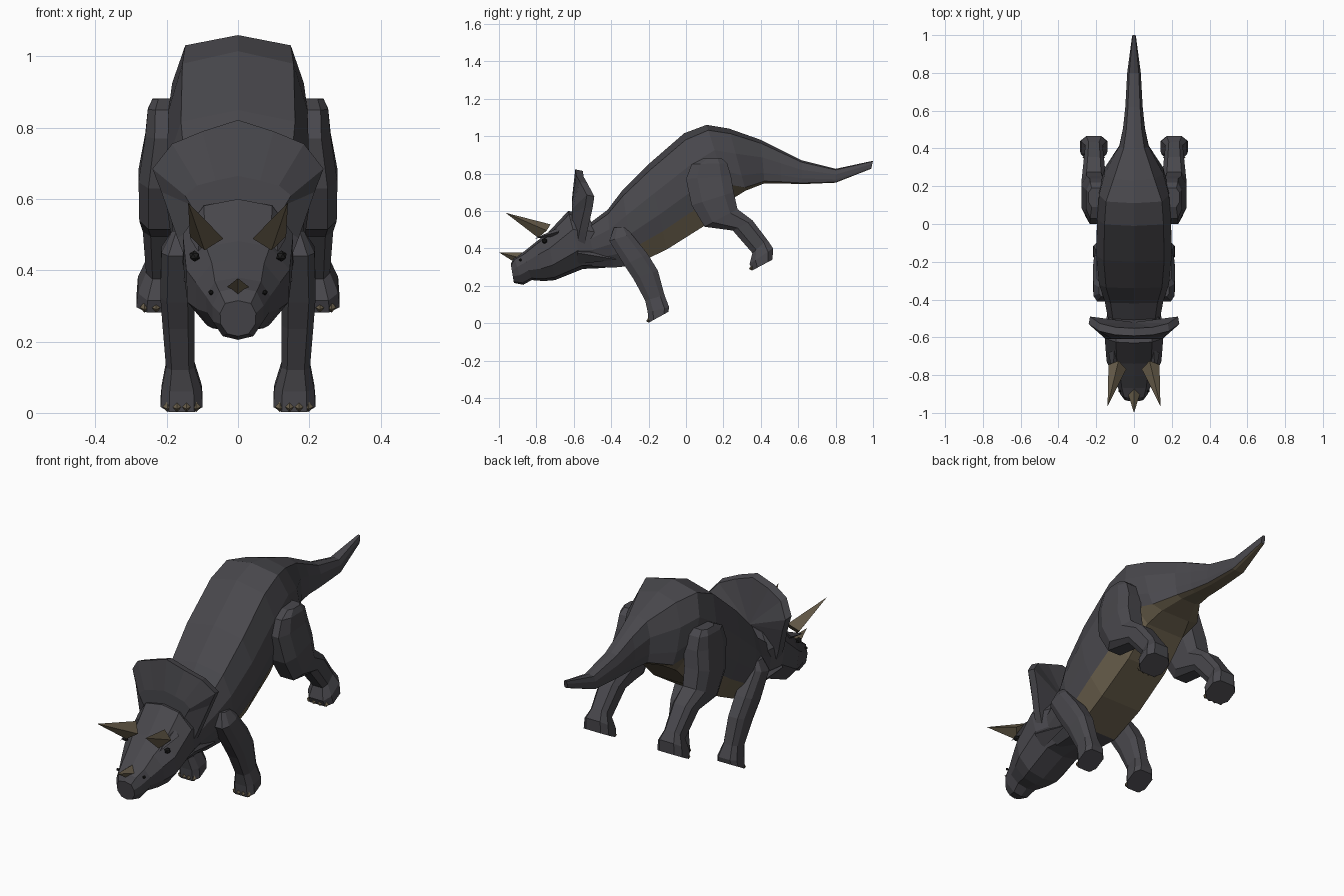
import bpy, bmesh
from mathutils import Vector


def material(name, rgb):
    m = bpy.data.materials.new(name)
    m.diffuse_color = (*rgb, 1)
    return m


GREY = material("slate_hide", (0.066, 0.064, 0.073))
TAN = material("horn_tan", (0.135, 0.108, 0.068))
BLACK = material("eye_black", (0.012, 0.012, 0.012))


def finish(bm, name, mats, mirror=False):
    bmesh.ops.recalc_face_normals(bm, faces=bm.faces[:])
    me = bpy.data.meshes.new(name)
    bm.to_mesh(me)
    bm.free()
    for m in mats:
        me.materials.append(m)
    ob = bpy.data.objects.new(name, me)
    bpy.context.collection.objects.link(ob)
    if mirror:
        ob.modifiers.new("mirror", 'MIRROR').use_mirror_merge = False
    return ob


def loft(name, sections, profile, mirror=False, rule=None):
    """Sections: (ya, za, yb, zb, x_centre, half_width). Profile(i): list of (across, along a-b)."""
    bm = bmesh.new()
    rings = []
    for i, (ya, za, yb, zb, xc, hw) in enumerate(sections):
        rings.append([bm.verts.new((xc + u * hw, ya + (yb - ya) * t, za + (zb - za) * t))
                      for u, t in profile(i)])
    n = len(rings[0])
    for i in range(len(rings) - 1):
        for j in range(n):
            k = (j + 1) % n
            f = bm.faces.new((rings[i][j], rings[i][k], rings[i + 1][k], rings[i + 1][j]))
            if rule and rule(i, j):
                f.material_index = 1
    bm.faces.new(rings[0])
    bm.faces.new(rings[-1])
    return finish(bm, name, [GREY, TAN], mirror)


def symmetric(half):
    """Close a right-hand half profile by reflecting it."""
    return half + [(-u, t) for u, t in reversed(half) if u > 0]


def spike(bm, base, tip, side, up):
    """Four-sided spike: base centre, tip, half width along x, half height vector."""
    b, u, s = Vector(base), Vector(up), Vector(side)
    ring = [bm.verts.new(p) for p in (b + u, b + s, b - u, b - s)]
    t = bm.verts.new(tip)
    for k in range(4):
        bm.faces.new((ring[k], ring[(k + 1) % 4], t))
    bm.faces.new(ring)


# Body and tail, with a tan underside that flattens out towards the tail
trunk = [(0, 0), (0.8, 0.07), (1, 0.33), (1, 0.58), (0.88, 0.77), (0.6, 0.98)]
tail = [(0, 0), (0.7, 0.08), (1, 0.4), (1, 0.75), (0.93, 0.94), (0.55, 0.99)]
body = [
    (-0.56, 0.50, -0.50, 0.30, 0, 0.13),
    (-0.42, 0.605, -0.39, 0.29, 0, 0.155),
    (-0.34, 0.71, -0.28, 0.30, 0, 0.185),
    (-0.20, 0.85, -0.10, 0.385, 0, 0.20),
    (-0.01, 1.015, 0.10, 0.51, 0, 0.195),
    (0.11, 1.06, 0.24, 0.65, 0, 0.185),
    (0.23, 1.04, 0.32, 0.705, 0, 0.155),
    (0.40, 0.98, 0.42, 0.745, 0, 0.078),
    (0.50, 0.93, 0.51, 0.745, 0, 0.058),
    (0.62, 0.87, 0.62, 0.742, 0, 0.046),
    (0.80, 0.825, 0.80, 0.75, 0, 0.036),
    (1.00, 0.868, 0.99, 0.825, 0, 0.01),
]
loft("body", body, lambda i: symmetric(trunk if i < 6 else tail),
     rule=lambda i, j: i >= 2 and j in (4, 5, 6))

# Head, from neck to beak
skull = [(0, 0), (0.62, 0.06), (1, 0.32), (0.98, 0.68), (0.6, 0.94), (0, 1)]
muzzle = [(0, 0), (0.72, 0.08), (1, 0.35), (0.98, 0.65), (0.6, 0.93), (0, 1)]
head = [
    (-0.52, 0.58, -0.43, 0.295, 0, 0.13),
    (-0.63, 0.60, -0.55, 0.29, 0, 0.155),
    (-0.74, 0.482, -0.70, 0.23, 0, 0.145),
    (-0.805, 0.432, -0.76, 0.225, 0, 0.118),
    (-0.87, 0.38, -0.825, 0.23, 0, 0.09),
    (-0.92, 0.352, -0.87, 0.205, 0, 0.072),
    (-0.937, 0.315, -0.92, 0.215, 0, 0.05),
]
loft("head", head, lambda i: symmetric(skull if i < 4 else muzzle))

# Neck frill: rim with thickness, fanned to a front and a back centre
rim = [(0, -0.592, 0.822), (0.10, -0.587, 0.79), (0.185, -0.567, 0.755),
       (0.24, -0.53, 0.685), (0.215, -0.54, 0.62), (0.17, -0.57, 0.49),
       (0.135, -0.585, 0.40)]
rim += [(-x, y, z) for x, y, z in reversed(rim[1:])]
bm = bmesh.new()
front = [bm.verts.new(p) for p in rim]
back = [bm.verts.new((x * 0.97, y + 0.04, z - 0.008)) for x, y, z in rim]
mid_f = [bm.verts.new((x * 0.62, -0.61, 0.56 + (z - 0.56) * 0.4)) for x, y, z in rim]
cb = bm.verts.new((0, -0.52, 0.58))
for k in range(len(rim)):
    m = (k + 1) % len(rim)
    bm.faces.new((front[k], front[m], mid_f[m], mid_f[k]))
    bm.faces.new((front[k], front[m], back[m], back[k]))
    bm.faces.new((back[k], back[m], cb))
bm.faces.new(mid_f)
finish(bm, "neck_frill", [GREY])

# Cheek flare behind the jaw
bm = bmesh.new()
spike(bm, (0.10, -0.58, 0.375), (0.13, -0.37, 0.34), (0.055, 0, 0), (0, 0, 0.06))
finish(bm, "cheek_flare", [GREY], True)

# Legs
leg_ring = [(-0.6, 0), (0.6, 0), (1, 0.25), (1, 0.78), (0.6, 1), (-0.6, 1),
            (-1, 0.78), (-1, 0.25)]
front_leg = [
    (-0.385, 0.51, -0.32, 0.51, 0.155, 0.03),
    (-0.41, 0.44, -0.29, 0.475, 0.167, 0.048),
    (-0.33, 0.31, -0.205, 0.37, 0.17, 0.048),
    (-0.28, 0.235, -0.15, 0.28, 0.167, 0.045),
    (-0.218, 0.12, -0.115, 0.15, 0.162, 0.04),
    (-0.205, 0.06, -0.09, 0.085, 0.158, 0.056),
    (-0.20, 0.002, -0.095, 0.06, 0.158, 0.059),
]
loft("front_leg", front_leg, lambda i: leg_ring, True)
hind_leg = [
    (0.09, 0.88, 0.19, 0.882, 0.20, 0.04),
    (0.03, 0.85, 0.22, 0.855, 0.20, 0.053),
    (0.00, 0.77, 0.24, 0.79, 0.195, 0.065),
    (0.03, 0.63, 0.255, 0.70, 0.21, 0.069),
    (0.10, 0.515, 0.275, 0.61, 0.213, 0.064),
    (0.25, 0.495, 0.355, 0.55, 0.212, 0.055),
    (0.355, 0.375, 0.435, 0.445, 0.212, 0.046),
    (0.34, 0.315, 0.465, 0.40, 0.213, 0.068),
    (0.355, 0.282, 0.463, 0.34, 0.213, 0.072),
]
loft("hind_leg", hind_leg, lambda i: leg_ring, True)

# Toe claws along the front edge of each foot
for name, xc, y, z, gap in (("front_claws", 0.158, -0.199, 0.017, 0.027),
                            ("hind_claws", 0.213, 0.351, 0.296, 0.033)):
    bm = bmesh.new()
    for k in (-1.5, -0.5, 0.5, 1.5):
        dy = 0.006 * abs(k)
        spike(bm, (xc + k * gap, y + dy - 0.004, z), (xc + k * gap, y + dy - 0.017, z - 0.006),
              (0.013, 0, 0), (0, 0, 0.015))
    finish(bm, name, [TAN], True)

# Horns
bm = bmesh.new()
spike(bm, (0.088, -0.757, 0.492), (0.14, -0.965, 0.59), (0.047, 0.012, 0.003), (-0.006, 0.033, 0.036))
finish(bm, "brow_horn", [TAN], True)
bm = bmesh.new()
spike(bm, (0, -0.89, 0.35), (0, -1.0, 0.378), (0.035, 0, 0), (0, 0.02, 0.028))
finish(bm, "nose_horn", [TAN])

# Brow ridges, eyes and nostrils
bm = bmesh.new()
spike(bm, (0.105, -0.68, 0.49), (0.112, -0.81, 0.452), (0.03, 0, 0), (0, 0.01, 0.025))
finish(bm, "brow_ridge", [GREY], True)
for name, pos, r in (("eye", (0.122, -0.757, 0.44), 0.016),
                     ("nostril", (0.076, -0.885, 0.338), 0.008)):
    bm = bmesh.new()
    bmesh.ops.create_icosphere(bm, subdivisions=1, radius=r)
    bmesh.ops.translate(bm, verts=bm.verts[:], vec=pos)
    finish(bm, name, [BLACK], True)
